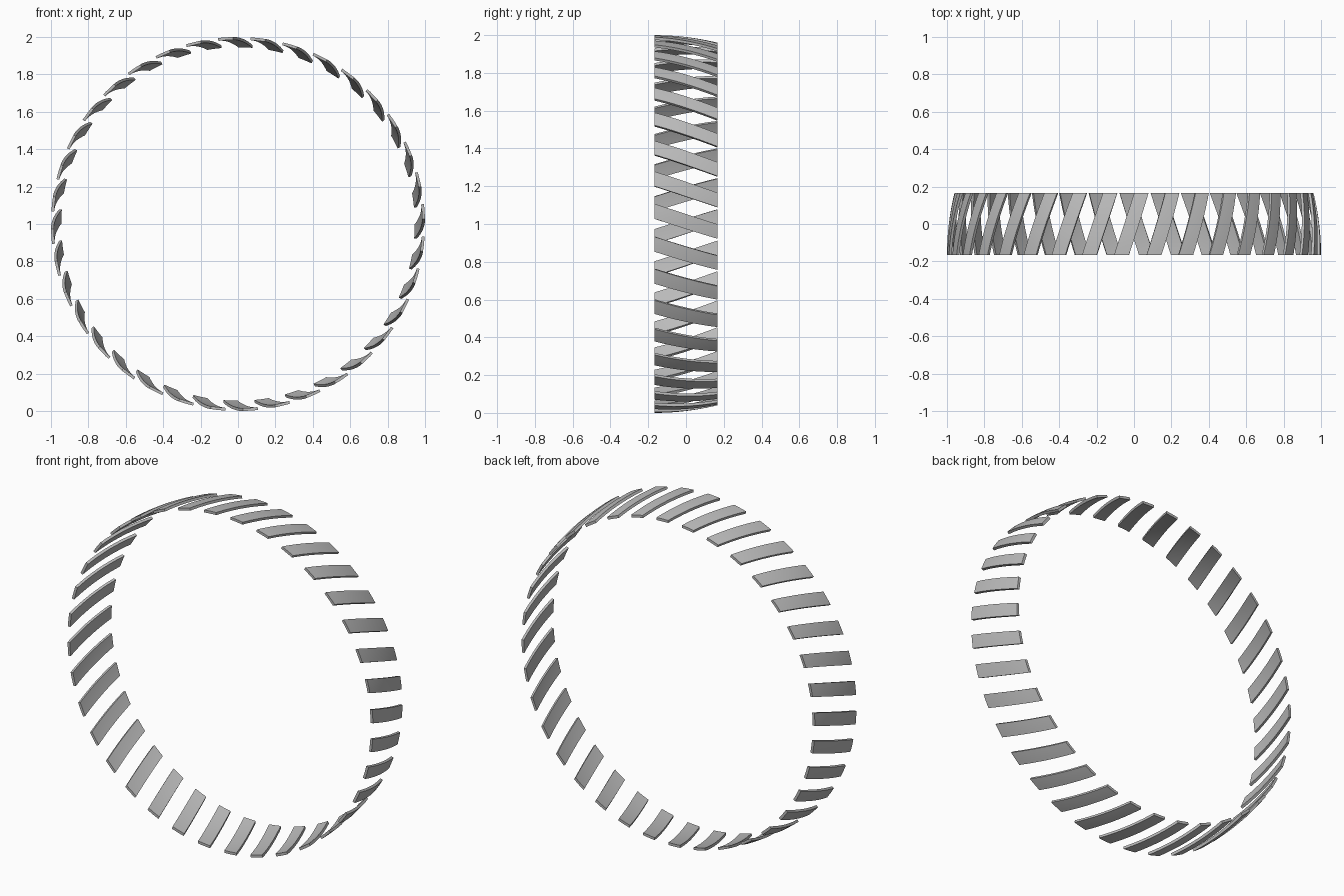
import bpy, bmesh
from math import sin, cos, pi

cube = bpy.data.objects.get("Cube")
if cube:
    bpy.data.objects.remove(cube)

COUNT = 36              # slats around the ring
HALF_DEPTH = 0.166      # half of the ring depth along y
WIDTH = 0.08            # slat width, radians
TWIST = 0.108           # sideways lean from front to back, radians
PHASE = -0.013          # turn of the whole ring, radians
THICK = 0.015
ROWS, COLS = 10, 4

grey = bpy.data.materials.new("grey metal")
grey.use_nodes = True
colour = (0.5, 0.5, 0.5, 1)
grey.diffuse_color = colour
grey.node_tree.nodes["Principled BSDF"].inputs["Base Color"].default_value = colour


def point(u, v, inset):
    """Point on a slat: u runs across it, v from front to back."""
    angle = (u - 0.5) * WIDTH + (v - 0.5) * TWIST
    radius = 1 - 0.04 * v ** 2 - inset
    return (radius * sin(angle), (2 * v - 1) * HALF_DEPTH, radius * cos(angle))


# One leaning, curved slat with a solid thickness
bm = bmesh.new()
layers = [[[bm.verts.new(point(c / COLS, r / ROWS, inset)) for c in range(COLS + 1)]
           for r in range(ROWS + 1)] for inset in (0, THICK)]
outer, inner = layers
for grid in layers:
    for r in range(ROWS):
        for c in range(COLS):
            bm.faces.new((grid[r][c], grid[r][c + 1], grid[r + 1][c + 1], grid[r + 1][c]))
for c in range(COLS):
    for r in (0, ROWS):
        bm.faces.new((outer[r][c], outer[r][c + 1], inner[r][c + 1], inner[r][c]))
for r in range(ROWS):
    for c in (0, COLS):
        bm.faces.new((outer[r][c], outer[r + 1][c], inner[r + 1][c], inner[r][c]))
bmesh.ops.recalc_face_normals(bm, faces=bm.faces)
mesh = bpy.data.meshes.new("slat")
bm.to_mesh(mesh)
bm.free()
mesh.materials.append(grey)

# Smooth the faces, keep the rims sharp
for poly in mesh.polygons:
    poly.use_smooth = True
mesh.set_sharp_from_angle(angle=pi / 6)

# Repeat the slat around the ring
for i in range(COUNT):
    slat = bpy.data.objects.new(f"slat_{i + 1}", mesh)
    slat.location.z = 1
    slat.rotation_euler.y = 2 * pi * i / COUNT + PHASE
    bpy.context.collection.objects.link(slat)
